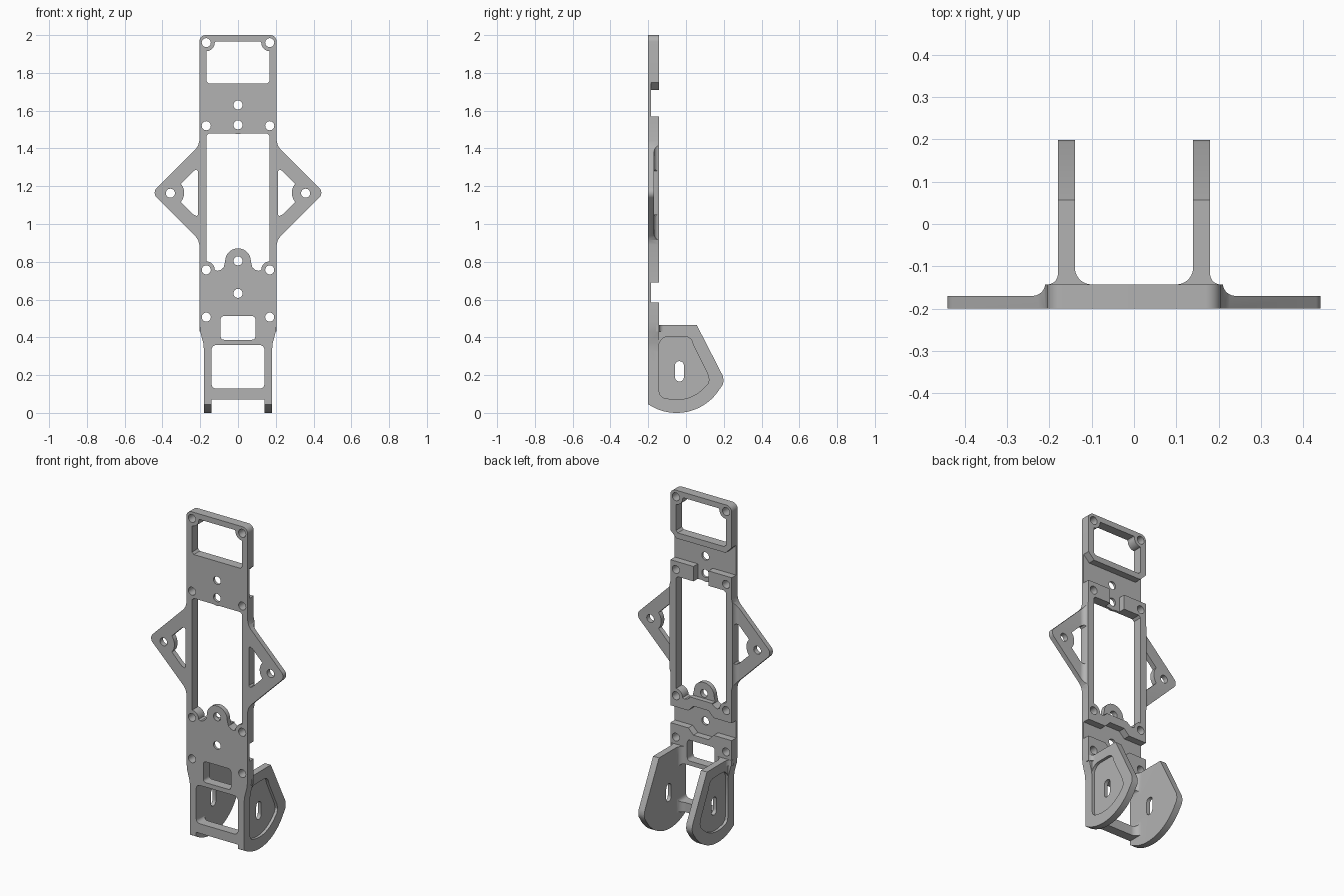
import bpy, bmesh
from math import sin, cos, radians
from mathutils import Vector

cube = bpy.data.objects.get("Cube")
if cube:
    bpy.data.objects.remove(cube, do_unlink=True)

FRONT, BACK = -0.2, -0.143      # plate thickness along y
SIDES = (-1, 1)


# ---- profile helpers ----
def arc(cx, cy, r, a0, a1, n=10):
    """Points along a circular arc, angles in degrees."""
    return [(cx + r * cos(radians(a0 + (a1 - a0) * i / n)),
             cy + r * sin(radians(a0 + (a1 - a0) * i / n))) for i in range(n + 1)]


def rounded(points, r, n=6):
    """Polygon with every corner softened."""
    out = []
    pts = [Vector(p) for p in points]
    for i, p in enumerate(pts):
        a = p + (pts[i - 1] - p).normalized() * r
        b = p + (pts[(i + 1) % len(pts)] - p).normalized() * r
        for k in range(n + 1):
            t = k / n
            out.append(tuple(a * (1 - t) ** 2 + p * 2 * t * (1 - t) + b * t * t))
    return out


def box(w, z0, z1):
    return [(-w, z0), (w, z0), (w, z1), (-w, z1)]


def mirrored(half):
    """Close a right-hand half profile symmetrically about x = 0."""
    return half + [(-x, z) for x, z in reversed(half) if abs(x) > 1e-5]


def flip(points, s):
    return [(x * s, z) for x, z in points]


def prism(name, points, d0, d1, axis="y"):
    """Extrude a profile along one axis."""
    place = {"x": lambda a, b, d: (d, a, b),
             "y": lambda a, b, d: (a, d, b),
             "z": lambda a, b, d: (a, b, d)}[axis]
    bm = bmesh.new()
    low = [bm.verts.new(place(a, b, d0)) for a, b in points]
    high = [bm.verts.new(place(a, b, d1)) for a, b in points]
    bm.faces.new(low)
    bm.faces.new(high)
    for i in range(len(points)):
        j = (i + 1) % len(points)
        bm.faces.new((low[i], low[j], high[j], high[i]))
    bmesh.ops.recalc_face_normals(bm, faces=bm.faces)
    mesh = bpy.data.meshes.new(name)
    bm.to_mesh(mesh)
    bm.free()
    obj = bpy.data.objects.new(name, mesh)
    bpy.context.collection.objects.link(obj)
    return obj


def combine(target, tool, operation="DIFFERENCE"):
    mod = target.modifiers.new("shape", "BOOLEAN")
    mod.operation = operation
    mod.solver = "EXACT"
    mod.object = tool
    bpy.context.view_layer.objects.active = target
    bpy.ops.object.modifier_apply(modifier=mod.name)
    bpy.data.objects.remove(tool, do_unlink=True)


def cut(target, points, d0=-0.3, d1=0.0, axis="y"):
    combine(target, prism("cutter", points, d0, d1, axis))


# ---- main plate ----
outline = mirrored([(0.18, 0.07), (0.18, 0.33), (0.184, 0.37), (0.2, 0.43), (0.205, 0.48)]
                   + arc(0.17, 1.965, 0.035, 0, 90))
frame = prism("mounting_frame", outline, FRONT, BACK)

# ---- triangular side ears, thinner than the plate with a filleted root ----
ear_half = [(0.19, 1.44), (0.205, 1.44), (0.211, 1.415), (0.225, 1.395)]
ear_tip = arc(0.405, 1.165, 0.036, 45, -45)
ear_profile = ear_half + ear_tip + [(x, 2.33 - z) for x, z in reversed(ear_half)]
ear_relief = arc(0.24, -0.14, 0.03, 180, 270) + [(0.5, -0.17), (0.5, -0.1), (0.21, -0.1)]
ear_hole = ([(0.212, 1.05), (0.22, 1.042), (0.236, 1.05)] + arc(0.36, 1.165, 0.075, 220, 140)
            + [(0.236, 1.28), (0.22, 1.288), (0.212, 1.28)])
for s in SIDES:
    ear = prism("side_ear", flip(ear_profile, s), FRONT, BACK)
    cut(ear, flip(ear_relief, s), 0.8, 1.6, "z")
    combine(frame, ear, "UNION")
    cut(frame, flip(ear_hole, s))

# ---- fillets between the plate and the lower cheeks ----
inner_fillet = [(0.16, -0.16), (0.16, -0.103)] + arc(0.1, -0.103, 0.04, 0, -90) + [(0.1, -0.16)]
outer_fillet = [(0.17, -0.16), (0.17, -0.118)] + arc(0.205, -0.118, 0.025, 180, 270) + [(0.205, -0.16)]
for s in SIDES:
    combine(frame, prism("inner_fillet", flip(inner_fillet, s), 0.07, 0.465, "z"), "UNION")
    combine(frame, prism("outer_fillet", flip(outer_fillet, s), 0.43, 0.465, "z"), "UNION")

# ---- windows through the plate ----
top_window = mirrored([(0.155, 1.745), (0.167, 1.757)]
                      + arc(0.168, 1.96, 0.045, 268, 180) + [(0.118, 1.967)])
main_window = mirrored([(0, 1.475), (0.022, 1.48), (0.155, 1.48), (0.167, 1.468)]
                       + arc(0.168, 0.757, 0.045, 92, 180)
                       + [(0.11, 0.752), (0.092, 0.757), (0.076, 0.77)]
                       + arc(0, 0.803, 0.068, 0, 90))
for window in (top_window, main_window,
               rounded(box(0.092, 0.387, 0.513), 0.02),
               rounded(box(0.14, 0.128, 0.36), 0.03)):
    cut(frame, window, -0.3, 0.1)

# ---- channels and relief on the back ----
upper_channel = mirrored([(0.05, 1.44), (0.05, 1.57), (0.25, 1.57), (0.25, 1.75),
                          (0.205, 1.75), (0.165, 1.71)])
lower_channel = mirrored([(0.05, 0.55), (0.085, 0.585), (0.25, 0.585),
                          (0.25, 0.69), (0.085, 0.69), (0.05, 0.725)])
cut(frame, upper_channel, -0.185, -0.1)
cut(frame, lower_channel, -0.185, -0.1)
cut(frame, box(0.08, 0.775, 0.9), -0.172, -0.1)

# ---- screw holes ----
holes = [(0, z) for z in (1.63, 1.525, 0.805, 0.633)]
holes += [(s * 0.168, z) for s in SIDES for z in (1.96, 1.52, 0.757, 0.507)]
holes += [(s * 0.358, 1.163) for s in SIDES]
for x, z in holes:
    cut(frame, arc(x, z, 0.024, 0, 345, 23))

# ---- lower cheeks: rounded side plates with an outer pocket and a slot ----
cheek_profile = (arc(-0.05, 0.27, 0.27, 236.2, 328, 24)
                 + [(0.195, 0.15), (0.199, 0.172), (0.194, 0.198), (0.057, 0.465), (FRONT, 0.465)])
pocket = (arc(-0.05, 0.27, 0.2, 255, 316, 14)
          + [(0.115, 0.152), (0.122, 0.175), (0.115, 0.205), (0.04, 0.355)]
          + arc(-0.01, 0.355, 0.05, 35, 90, 5) + arc(-0.09, 0.35, 0.055, 90, 180, 6)
          + [(-0.145, 0.12), (-0.137, 0.095), (-0.12, 0.08)])
slot = arc(-0.035, 0.25, 0.024, 0, 180) + arc(-0.035, 0.19, 0.024, 180, 360)
for s in SIDES:
    cheek = prism("cheek", cheek_profile, s * 0.14, s * 0.18, "x")
    cut(cheek, pocket, s * 0.163, s * 0.25, "x")
    cut(cheek, slot, s * 0.1, s * 0.25, "x")
    # the plate's rail behind the pocket stays in front of it
    combine(frame, cheek, "UNION")

# ---- material and shading ----
grey = bpy.data.materials.new("plain_grey")
grey.use_nodes = True
colour = (0.45, 0.45, 0.45, 1)
grey.diffuse_color = colour
grey.node_tree.nodes["Principled BSDF"].inputs["Base Color"].default_value = colour
frame.data.materials.clear()
frame.data.materials.append(grey)

bpy.ops.object.select_all(action="DESELECT")
frame.select_set(True)
bpy.context.view_layer.objects.active = frame
bpy.ops.object.shade_smooth_by_angle(angle=radians(30))
